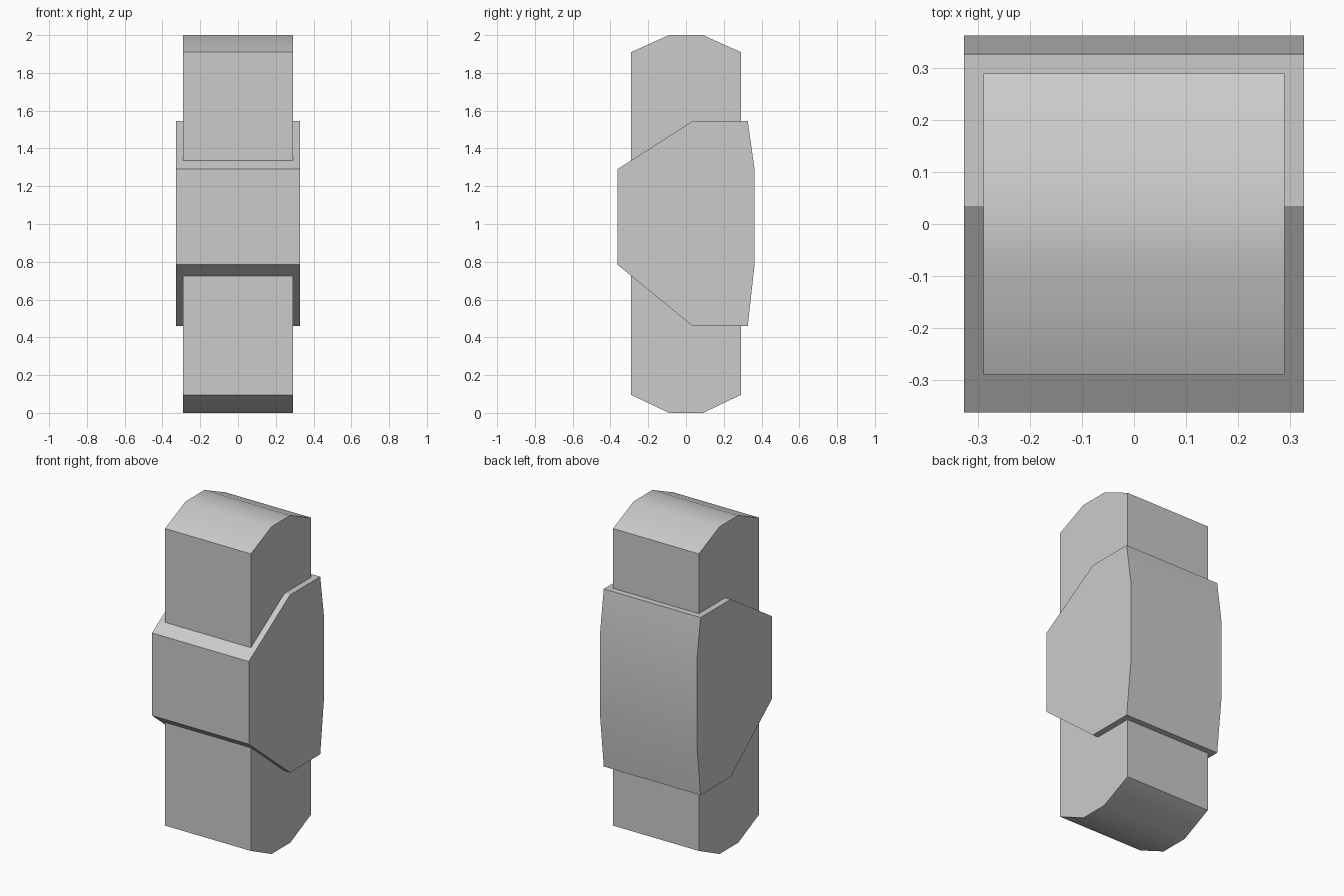
import bpy
import bmesh
import math

cube = bpy.data.objects.get("Cube")
if cube:
    bpy.data.objects.remove(cube, do_unlink=True)

grey = bpy.data.materials.new("plain grey")
grey.use_nodes = True
colour = (0.6, 0.6, 0.6, 1)
grey.diffuse_color = colour
grey.node_tree.nodes["Principled BSDF"].inputs["Base Color"].default_value = colour


def prism(name, profile, half_width):
    """Extrude a closed (y, z) side profile symmetrically along x."""
    bm = bmesh.new()
    side = bm.faces.new([bm.verts.new((-half_width, y, z)) for y, z in profile])
    grown = bmesh.ops.extrude_face_region(bm, geom=[side])["geom"]
    moved = [v for v in grown if isinstance(v, bmesh.types.BMVert)]
    bmesh.ops.translate(bm, verts=moved, vec=(2 * half_width, 0, 0))
    bmesh.ops.recalc_face_normals(bm, faces=bm.faces)
    mesh = bpy.data.meshes.new(name)
    bm.to_mesh(mesh)
    bm.free()
    mesh.materials.append(grey)
    obj = bpy.data.objects.new(name, mesh)
    bpy.context.collection.objects.link(obj)
    bpy.ops.object.select_all(action="DESELECT")
    obj.select_set(True)
    bpy.context.view_layer.objects.active = obj
    bpy.ops.object.shade_smooth_by_angle(angle=math.radians(30))
    return obj


# Upright core with chamfered ends
prism("core_post", [(-0.29, 0.095), (-0.09, 0), (0.09, 0), (0.29, 0.095),
                    (0.29, 1.91), (0.09, 2), (-0.09, 2), (-0.29, 1.91)], 0.29)

# Collar around the middle, tapered to the front and slightly bowed at the back
prism("middle_collar", [(-0.363, 0.785), (0.035, 0.46), (0.327, 0.46), (0.363, 0.785),
                        (0.363, 1.29), (0.327, 1.545), (0.035, 1.545), (-0.363, 1.29)], 0.327)
